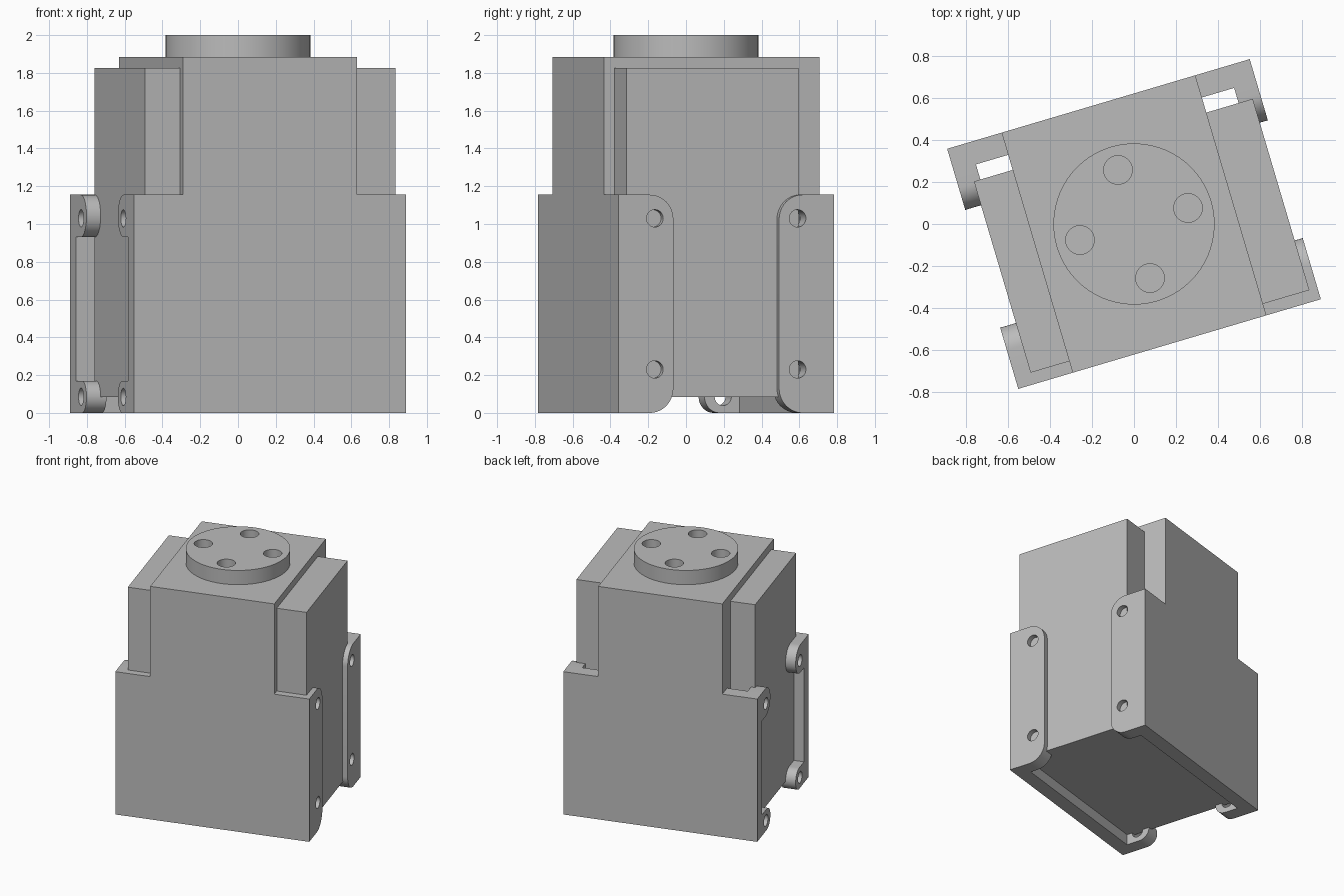
import bpy, bmesh, math
from mathutils import Matrix, Vector

if "Cube" in bpy.data.objects:
    bpy.data.objects.remove(bpy.data.objects["Cube"], do_unlink=True)

TURN = Matrix.Rotation(math.radians(16.5), 4, "Z")   # the housing stands turned
HALF_W, HALF_D, WALL = 0.75, 0.595, 0.11
CORE_W, LEDGE, TOP, FLOOR = 0.48, 1.155, 1.885, 0.085
INNER = HALF_D - WALL

grey = bpy.data.materials.new("light grey")
grey.use_nodes = True
colour = (0.5, 0.5, 0.5, 1)
grey.diffuse_color = colour
grey.node_tree.nodes["Principled BSDF"].inputs["Base Color"].default_value = colour


def prism(name, outline, start, end):
    """Extrude a closed 3D outline function from start to end."""
    bm = bmesh.new()
    low = [bm.verts.new(p) for p in outline(start)]
    high = [bm.verts.new(p) for p in outline(end)]
    bm.faces.new(low)
    bm.faces.new(high[::-1])
    n = len(low)
    for i in range(n):
        j = (i + 1) % n
        bm.faces.new((low[j], low[i], high[i], high[j]))
    bmesh.ops.recalc_face_normals(bm, faces=bm.faces)
    mesh = bpy.data.meshes.new(name)
    bm.to_mesh(mesh)
    bm.free()
    mesh.materials.append(grey)
    obj = bpy.data.objects.new(name, mesh)
    obj.matrix_world = TURN
    bpy.context.collection.objects.link(obj)
    return obj


def box(name, x0, x1, y0, y1, z0, z1):
    return prism(name, lambda z: [(x0, y0, z), (x1, y0, z), (x1, y1, z), (x0, y1, z)], z0, z1)


def circle(a, b, r, n=32):
    return [(a + r * math.cos(2 * math.pi * i / n), b + r * math.sin(2 * math.pi * i / n))
            for i in range(n)]


def drill(obj, cutters):
    """Cut holes, bake the result and remove the cutters."""
    for c in cutters:
        mod = obj.modifiers.new("hole", "BOOLEAN")
        mod.operation, mod.solver, mod.object = "DIFFERENCE", "EXACT", c
    bpy.context.view_layer.update()
    baked = bpy.data.meshes.new_from_object(
        obj.evaluated_get(bpy.context.evaluated_depsgraph_get()))
    obj.modifiers.clear()
    obj.data = baked
    for c in cutters:
        bpy.data.objects.remove(c, do_unlink=True)


def smooth(obj):
    bpy.ops.object.select_all(action="DESELECT")
    obj.select_set(True)
    bpy.context.view_layer.objects.active = obj
    bpy.ops.object.shade_smooth_by_angle(angle=math.radians(30))


def flange(name, side, face, z0, z1, radius, holes):
    """Side tab running inwards from a face plate, with a rounded free end."""
    tip = 0.292
    pts = [(INNER, z0), (INNER, z1)]
    for cz, first in ((z1 - radius, 90), (z0 + radius, 180)):
        for i in range(13):
            a = math.radians(first + i * 7.5)
            pts.append((tip + radius + radius * math.cos(a), cz + radius * math.sin(a)))
    obj = prism(name, lambda x: [(x, face * y, z) for y, z in pts],
                side * (HALF_W - WALL), side * HALF_W)
    cutters = [prism("hole_cutter",
                     lambda x, h=h: [(x, face * y, z) for y, z in circle(0.394, h, 0.046)],
                     side * 0.6, side * 0.8) for h in holes]
    drill(obj, cutters)
    smooth(obj)


# Central block and the two side blocks
box("core_block", -CORE_W, CORE_W, -INNER, INNER, FLOOR, TOP)
box("left_side_block", CORE_W, 0.71, -0.538, 0.41, FLOOR, 1.825)
box("right_side_block", -0.672, -CORE_W, -0.538, 0.41, FLOOR, 1.825)

# Stepped face plates and their side flanges
half = [(HALF_W, 0), (HALF_W, LEDGE), (CORE_W, LEDGE), (CORE_W, TOP)]
step = half + [(-x, z) for x, z in reversed(half)]
for face, label in ((-1, "front"), (1, "back")):
    prism(label + "_plate", lambda y: [(x, y, z) for x, z in step], face * INNER, face * HALF_D)
    flange(label + "_left_flange", 1, face, 0, LEDGE, 0.13, (0.23, 1.03))
    flange(label + "_right_upper_tab", -1, face, 0.93, LEDGE, 0.11, (1.03,))
    flange(label + "_right_lower_tab", -1, face, 0, 0.17, 0.084, (FLOOR,))

# Output disc with four holes
disc = prism("output_disc", lambda z: [(x, y, z) for x, y in circle(0, 0, 0.383, 64)], TOP, 2.0)
cutters = []
for k in range(4):
    centre = Matrix.Rotation(k * math.pi / 2, 3, "Z") @ Vector((0.268, 0, 0))
    cutters.append(prism("disc_cutter", lambda z, c=centre:
                         [(x, y, z) for x, y in circle(c.x, c.y, 0.068)], TOP - 0.05, 2.05))
drill(disc, cutters)
smooth(disc)
